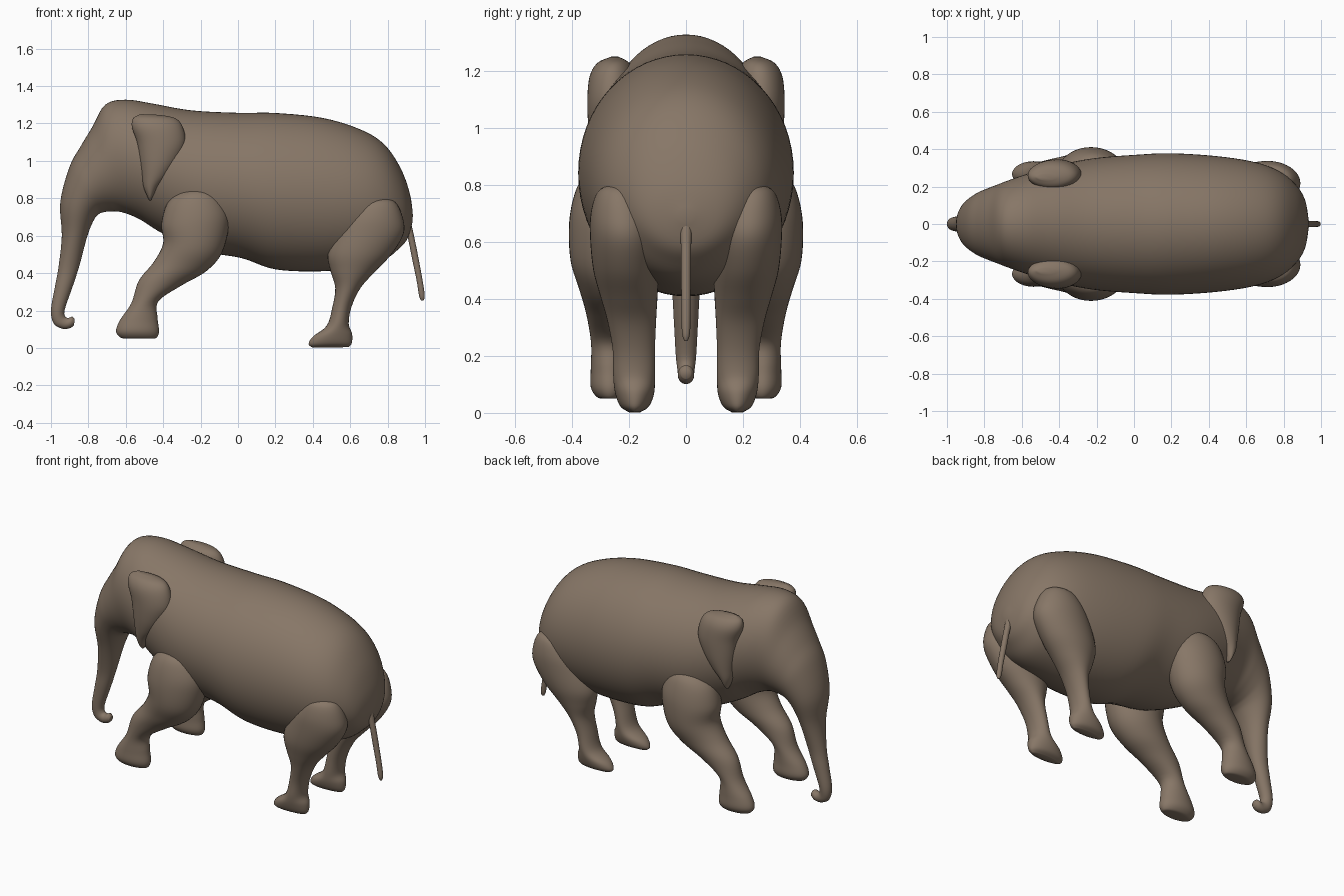
import bpy, bmesh, math
from mathutils import Vector

skin = bpy.data.materials.new("grey brown skin")
skin.diffuse_color = (0.243, 0.183, 0.135, 1)


def spline(rows, steps=5):
    """Catmull-Rom interpolation of section rows."""
    out = []
    n = len(rows)
    for i in range(n - 1):
        p0, p1, p2, p3 = (Vector(rows[min(max(j, 0), n - 1)]) for j in range(i - 1, i + 3))
        for s in range(steps):
            t = s / steps
            out.append(0.5 * (2 * p1 + (p2 - p0) * t + (2 * p0 - 5 * p1 + 4 * p2 - p3) * t * t
                              + (3 * p1 - p0 - 3 * p2 + p3) * t ** 3))
    out.append(Vector(rows[-1]))
    return out


def loft(name, rows, side=1, seg=40):
    """Skin elliptical rings; row = (x1, z1, x2, z2, y centre, y half width)."""
    bm = bmesh.new()
    rings = []
    for x1, z1, x2, z2, yc, b in spline(rows):
        ring = []
        for k in range(seg):
            a = 2 * math.pi * k / seg
            c, s = math.cos(a) / 2, math.sin(a)
            ring.append(bm.verts.new(((x1 + x2) / 2 + (x1 - x2) * c, side * (yc + b * s),
                                      (z1 + z2) / 2 + (z1 - z2) * c)))
        rings.append(ring)
    for r, q in zip(rings, rings[1:]):
        for k in range(seg):
            j = (k + 1) % seg
            bm.faces.new((r[k], r[j], q[j], q[k]))
    bm.faces.new(rings[0])
    bm.faces.new(rings[-1])
    bmesh.ops.recalc_face_normals(bm, faces=bm.faces)
    for f in bm.faces:
        f.smooth = True
    me = bpy.data.meshes.new(name)
    bm.to_mesh(me)
    bm.free()
    me.materials.append(skin)
    ob = bpy.data.objects.new(name, me)
    bpy.context.collection.objects.link(ob)
    return ob


# body, head and trunk: (upper x, z, lower x, z, half width)
body = [(.935, .71, .932, .67, .02), (.92, .82, .907, .585, .13), (.87, .96, .86, .53, .21),
        (.78, 1.09, .78, .47, .28), (.65, 1.17, .65, .435, .33), (.45, 1.23, .45, .41, .362),
        (.2, 1.256, .2, .42, .378), (0, 1.257, .02, .48, .37), (-.25, 1.27, -.2, .52, .35),
        (-.45, 1.305, -.4, .61, .31), (-.6, 1.327, -.53, .69, .27), (-.71, 1.30, -.62, .725, .235),
        (-.78, 1.18, -.68, .73, .21), (-.84, 1.08, -.72, .725, .19), (-.9, .97, -.745, .715, .17),
        (-.95, .78, -.77, .685, .135), (-.942, .6, -.805, .6, .09), (-.96, .43, -.845, .45, .052),
        (-.98, .32, -.88, .34, .043), (-1.0, .2, -.925, .21, .036), (-.985, .13, -.925, .17, .03),
        (-.94, .103, -.908, .16, .028), (-.9, .105, -.887, .167, .028), (-.877, .12, -.873, .155, .018)]
loft("body_head_trunk", [(a, b, c, d, 0, w) for a, b, c, d, w in body], seg=64)

# tail
tail = [(.84, .74, .9, .76, .03), (.885, .67, .925, .67, .022), (.91, .58, .945, .58, .018),
        (.93, .48, .965, .48, .017), (.955, .36, .988, .355, .016), (.968, .28, .998, .28, .014),
        (.978, .255, .992, .252, .006)]
loft("tail", [(a, b, c, d, 0, w) for a, b, c, d, w in tail], seg=20)

# front leg, hind leg and ear, each built on both sides
front_leg = [(-.24, .854, -.2, .854, .27, .02), (-.32, .83, -.12, .83, .27, .085),
             (-.38, .77, -.07, .77, .27, .12), (-.41, .66, -.047, .67, .27, .14),
             (-.40, .56, -.085, .51, .27, .135), (-.45, .46, -.17, .41, .265, .11),
             (-.53, .36, -.3, .335, .265, .085), (-.57, .24, -.425, .25, .265, .068),
             (-.63, .15, -.43, .16, .267, .067), (-.652, .09, -.422, .09, .267, .067),
             (-.63, .056, -.435, .055, .267, .045), (-.6, .05, -.46, .05, .267, .02)]
hind_leg = [(.72, .803, .77, .803, .24, .02), (.63, .77, .84, .78, .235, .075),
            (.565, .7, .88, .7, .222, .112), (.515, .61, .885, .61, .215, .121),
            (.48, .5, .82, .5, .21, .115), (.495, .41, .73, .405, .2, .1),
            (.52, .32, .655, .32, .19, .085), (.505, .22, .607, .22, .183, .074),
            (.475, .12, .592, .13, .182, .073), (.4, .06, .61, .075, .18, .068),
            (.378, .02, .608, .025, .18, .05), (.4, .001, .59, .004, .18, .02)]
ear = [(-.52, 1.25, -.42, 1.246, .25, .015), (-.56, 1.228, -.335, 1.228, .255, .055),
       (-.567, 1.18, -.295, 1.18, .26, .078), (-.54, 1.1, -.28, 1.09, .262, .084),
       (-.525, 1.0, -.315, 1.0, .262, .08), (-.515, .93, -.37, .92, .262, .068),
       (-.505, .86, -.425, .86, .262, .05), (-.485, .81, -.455, .81, .262, .03),
       (-.475, .788, -.465, .788, .262, .01)]
for part, rows in (("front_leg", front_leg), ("hind_leg", hind_leg), ("ear", ear)):
    for side, label in ((-1, "right"), (1, "left")):
        loft(f"{part}_{label}", rows, side)
